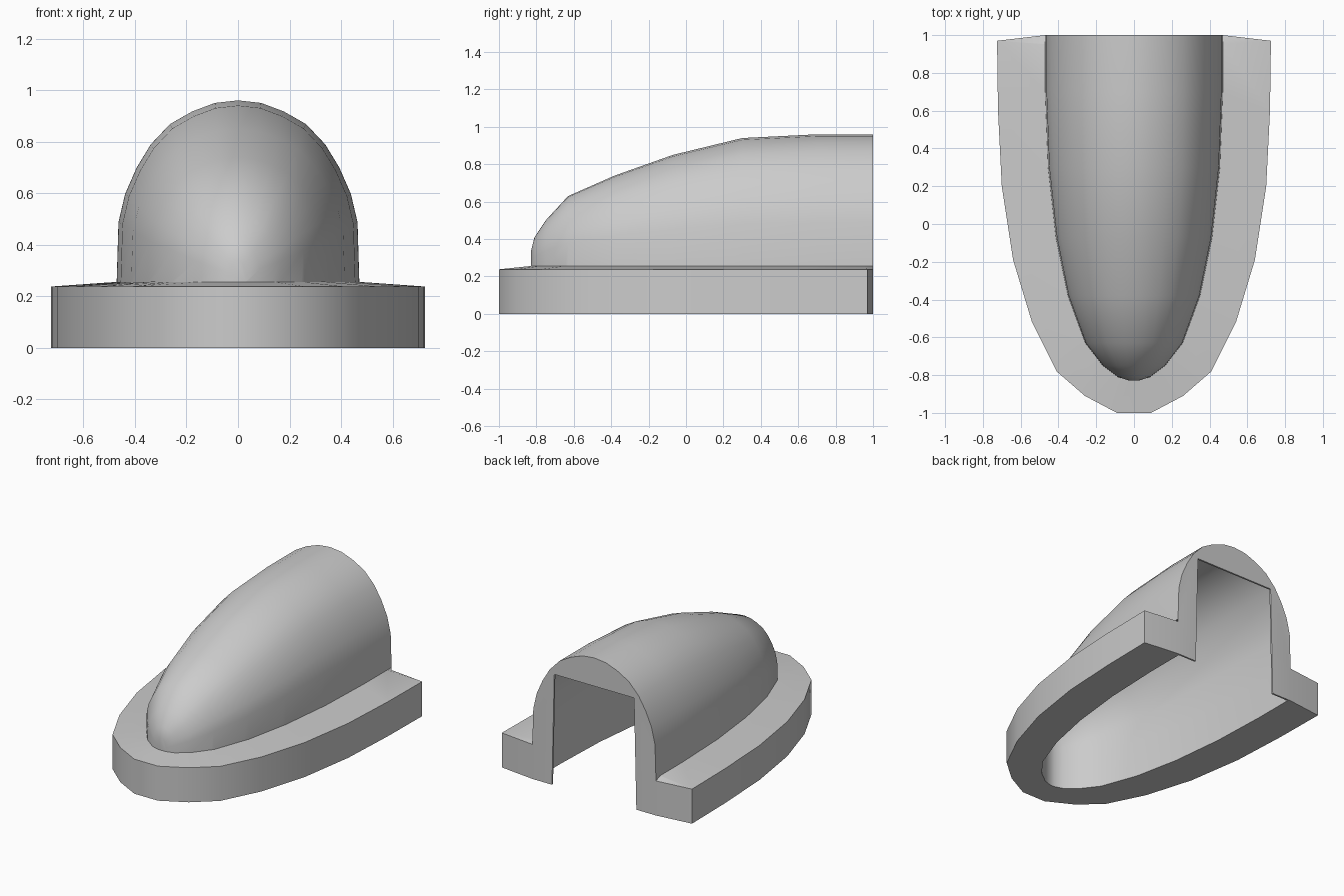
import bpy, bmesh, math

if "Cube" in bpy.data.objects:
    bpy.data.objects.remove(bpy.data.objects["Cube"])


def loft(name, rings):
    """Closed solid skinned through rings of equal point count."""
    bm = bmesh.new()
    vs = [[bm.verts.new(p) for p in r] for r in rings]
    n = len(rings[0])
    for a, b in zip(vs, vs[1:]):
        for i in range(n):
            j = (i + 1) % n
            bm.faces.new((a[i], a[j], b[j], b[i]))
    bm.faces.new(vs[0])
    bm.faces.new(vs[-1])
    bmesh.ops.recalc_face_normals(bm, faces=bm.faces)
    me = bpy.data.meshes.new(name)
    bm.to_mesh(me)
    bm.free()
    ob = bpy.data.objects.new(name, me)
    bpy.context.collection.objects.link(ob)
    return ob


def plan_ring(half, z):
    """Horizontal ring from a half outline running nose to tail."""
    return [(x, y, z) for x, y in half] + [(-x, y, z) for x, y in reversed(half)]


def combine(target, tool, op):
    tool.hide_render = True
    m = target.modifiers.new(op, 'BOOLEAN')
    m.operation = op
    m.solver = 'EXACT'
    m.object = tool
    bpy.context.view_layer.objects.active = target
    bpy.ops.object.modifier_apply(modifier=m.name)
    bpy.data.objects.remove(tool, do_unlink=True)


# Arch sections (y, half width, crown height) and normalised arch profile
sections = [(-.828, .03, .34), (-.81, .085, .41), (-.75, .165, .50),
            (-.63, .258, .63), (-.38, .35, .74), (-.07, .414, .85),
            (.3, .455, .94), (.7, .470, .96), (1.1, .471, .96)]
arch = [(1, 0), (.985, .33), (.93, .486), (.835, .63), (.72, .757),
        (.56, .87), (.375, .94), (.19, .986)]


def dome_solid(name, secs, bottom):
    rings = []
    for y, w, top in secs:
        half = [(w * .99, y, bottom)] + [(w * u, y, .255 + (top - .255) * v) for u, v in arch]
        rings.append(half + [(0, y, top)] + [(-x, yy, z) for x, yy, z in reversed(half)])
    return loft(name, rings)


# Base flange with slightly sloped top
outer = [(.09, -1), (.26, -.91), (.41, -.78), (.54, -.52), (.64, -.19),
         (.70, .20), (.72, .60), (.725, .97), (.47, 1), (.45, 1.1)]
inner = [(.03, -.82), (.13, -.77), (.24, -.64), (.33, -.42), (.40, -.1),
         (.44, .25), (.455, .6), (.457, .95), (.455, 1), (.44, 1.1)]
cowl = loft("vent_cowl", [plan_ring(outer, 0), plan_ring(outer, .238),
                          plan_ring(inner, .257)])

# Domed cover
combine(cowl, dome_solid("domed_cover", sections, .05), 'UNION')

# Thin-walled hollow under the dome, open below
hollow = [(y + .012, w - .012, top - .012) for y, w, top in sections[:-1]]
hollow.append((.988, .458, .948))
combine(cowl, dome_solid("hollow_cutter", hollow, -.1), 'DIFFERENCE')

# Doorway through the back wall
door = [[(.324, y, -.1), (.304, y, .765), (-.304, y, .765), (-.324, y, -.1)]
        for y in (.9, 1.2)]
combine(cowl, loft("doorway_cutter", door), 'DIFFERENCE')

# Trim the back flush
box = [(1, 1), (1, 1.5)]
combine(cowl, loft("back_trim", [plan_ring(box, -.5), plan_ring(box, 1.5)]),
        'DIFFERENCE')

bpy.ops.object.select_all(action='DESELECT')
cowl.select_set(True)
bpy.context.view_layer.objects.active = cowl
bpy.ops.object.shade_smooth_by_angle(angle=math.radians(35))
